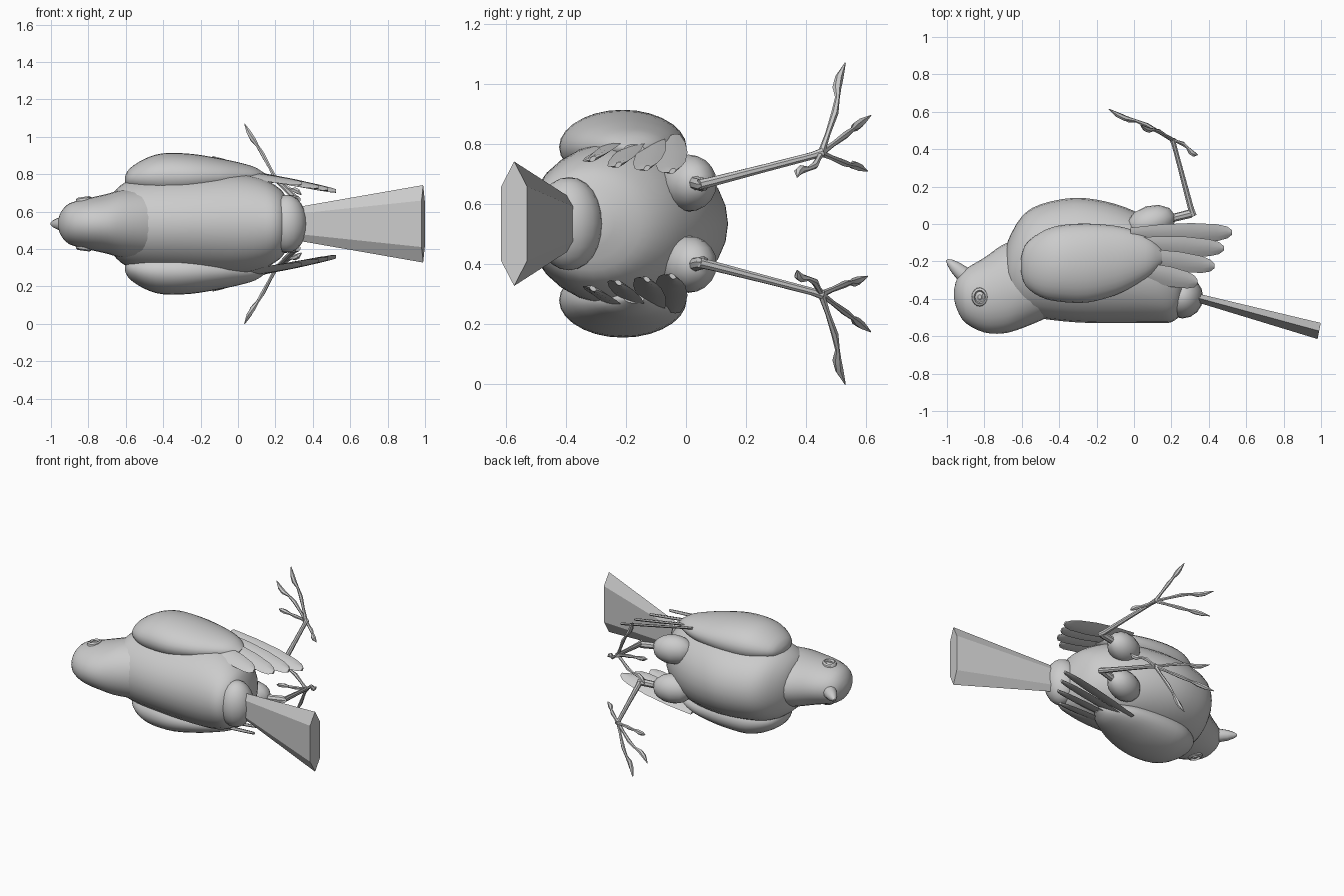
import bpy, bmesh, math
from mathutils import Vector, Matrix

if "Cube" in bpy.data.objects:
    bpy.data.objects.remove(bpy.data.objects["Cube"])

MID = 0.535  # height of the plane of symmetry
grey = bpy.data.materials.new("light grey")
grey.diffuse_color = (0.6, 0.6, 0.6, 1)
grey.use_nodes = True
grey.node_tree.nodes["Principled BSDF"].inputs["Base Color"].default_value = grey.diffuse_color


def finish(bm, name, smooth=True):
    bmesh.ops.recalc_face_normals(bm, faces=bm.faces[:])
    me = bpy.data.meshes.new(name)
    bm.to_mesh(me)
    bm.free()
    ob = bpy.data.objects.new(name, me)
    bpy.context.collection.objects.link(ob)
    me.materials.append(grey)
    if smooth:
        bpy.ops.object.select_all(action='DESELECT')
        ob.select_set(True)
        bpy.context.view_layer.objects.active = ob
        bpy.ops.object.shade_smooth_by_angle(angle=math.radians(40))
    return ob


def bridge(bm, rings):
    """Skin a list of closed vertex rings and cap both ends."""
    vs = [[bm.verts.new(p) for p in r] for r in rings]
    n = len(vs[0])
    for a, b in zip(vs, vs[1:]):
        for i in range(n):
            j = (i + 1) % n
            bm.faces.new((a[i], a[j], b[j], b[i]))
    bm.faces.new(vs[0])
    bm.faces.new(vs[-1])


def refine(rows, k):
    """Catmull-Rom interpolation of profile rows."""
    out = []
    for i in range(len(rows) - 1):
        p = [Vector(rows[max(0, min(len(rows) - 1, i + d))]) for d in (-1, 0, 1, 2)]
        for q in range(k):
            t = q / k
            out.append(0.5 * (2 * p[1] + (p[2] - p[0]) * t
                              + (2 * p[0] - 5 * p[1] + 4 * p[2] - p[3]) * t * t
                              + (3 * p[1] - p[0] - 3 * p[2] + p[3]) * t ** 3))
    return out + [Vector(rows[-1])]


def loft(name, rows, s=1, n=28, k=3):
    """Ellipse rings along x; each row is x, y_low, y_high, side offset, half width."""
    bm = bmesh.new()
    rings = []
    for x, lo, hi, off, rz in refine(rows, k):
        rings.append([(x, (lo + hi) / 2 + (hi - lo) / 2 * math.cos(a),
                       MID + s * (off + rz * math.sin(a)))
                      for a in (2 * math.pi * i / n for i in range(n))])
    bridge(bm, rings)
    return finish(bm, name)


def tube(name, pts, radii, s=1, n=8):
    """Round tube through points given as x, y, side offset."""
    P = [Vector((x, y, MID + s * o)) for x, y, o in pts]
    bm = bmesh.new()
    rings = []
    for i, p in enumerate(P):
        d = (P[min(i + 1, len(P) - 1)] - P[max(i - 1, 0)]).normalized()
        u = d.cross(Vector((0.3, 0.2, 0.9))).normalized()
        v = d.cross(u)
        rings.append([p + radii[i] * (u * math.cos(a) + v * math.sin(a))
                      for a in (2 * math.pi * j / n for j in range(n))])
    bridge(bm, rings)
    return finish(bm, name)


def ball(name, c, r, s=1, tilt=0, u=20, v=12):
    bm = bmesh.new()
    m = (Matrix.Translation((c[0], c[1], MID + s * c[2]))
         @ Matrix.Rotation(tilt, 4, 'Z') @ Matrix.Diagonal((*r, 1)))
    bmesh.ops.create_uvsphere(bm, u_segments=u, v_segments=v, radius=1, matrix=m)
    return finish(bm, name)


# Trunk
loft("body", [(-.69, -.34, -.16, 0, .08), (-.67, -.42, -.08, 0, .16),
              (-.6, -.48, .04, 0, .225), (-.5, -.505, .105, 0, .255),
              (-.32, -.525, .14, 0, .27), (-.15, -.53, .12, 0, .275),
              (0, -.53, .07, 0, .27), (.12, -.53, 0, 0, .245),
              (.2, -.525, -.07, 0, .205), (.25, -.48, -.15, 0, .155),
              (.285, -.38, -.27, 0, .05)])
loft("head", [(-.962, -.4, -.35, 0, .02), (-.945, -.46, -.29, 0, .065),
              (-.9, -.53, -.24, 0, .11), (-.8, -.58, -.18, 0, .137),
              (-.7, -.585, -.11, 0, .16), (-.62, -.565, -.09, 0, .182),
              (-.53, -.53, -.11, 0, .185), (-.475, -.505, -.17, 0, .175)])
ball("rump", (.26, -.39, 0), (.11, .115, .155), u=16)

# Beak, tapering to a point
tube("beak", [(-.87, -.31, 0), (-.92, -.262, 0), (-.955, -.232, 0), (-.985, -.205, 0),
              (-1.0, -.192, 0)], [.05, .042, .034, .02, .006], n=12)

# Tail: flattened hexagon flaring outward
bm = bmesh.new()
bridge(bm, [[(x + t * lean, y + t, MID + w) for w, t in
             ((-hw, 0), (-hw * .6, -ht), (hw * .6, -ht), (hw, 0), (hw * .6, ht), (-hw * .6, ht))]
            for x, y, hw, ht, lean in ((.32, -.39, .09, .022, .2), (.99, -.572, .207, .043, .2))])
finish(bm, "tail", smooth=False)

for s, side in ((1, "left"), (-1, "right")):
    # Eye: ring, lid and pupil
    bm = bmesh.new()
    rings = []
    for r, h in ((.055, .105), (.048, .137), (.036, .144), (.029, .13), (.022, .132), (.012, .142)):
        rings.append([(-.825 + r * math.cos(a) * .85, -.39 + r * math.sin(a),
                       MID + s * (h + .12 * r * math.cos(a)))
                      for a in (2 * math.pi * i / 16 for i in range(16))])
    bridge(bm, rings)
    finish(bm, side + "_eye")

    # Folded wing and its flight feathers
    loft(side + "_wing", [(-.605, -.25, -.19, .235, .015), (-.58, -.33, -.11, .24, .055),
                          (-.5, -.39, -.045, .25, .097), (-.4, -.415, -.008, .255, .122),
                          (-.25, -.42, .002, .255, .119), (-.1, -.38, -.01, .255, .095),
                          (0, -.33, -.035, .255, .074), (.09, -.27, -.08, .255, .048),
                          (.15, -.205, -.14, .25, .014)], s)
    for i, (ex, ey, sy) in enumerate(((.525, -.045, -.055), (.48, -.13, -.11),
                                      (.43, -.225, -.17), (.34, -.31, -.24))):
        bm = bmesh.new()
        rings = []
        sx, so = -.02, .285 - .004 * i
        eo = .175 + (.525 - ex) * .22
        for t, w in ((0, .035), (.3, .05), (.6, .054), (.85, .045), (.95, .032), (1, .012)):
            x, y = sx + (ex - sx) * t, sy + (ey - sy) * t
            o = so + (eo - so) * t
            # each vane is a thin, slightly twisted lens
            rings.append([(x, y + a * w, MID + s * (o + b * .009 + a * w * .35))
                          for a, b in ((-1, 0), (-.5, .8), (0, 1), (.5, .8),
                                       (1, 0), (.5, -.8), (0, -1), (-.5, -.8))])
        bridge(bm, rings)
        finish(bm, f"{side}_feather_{i + 1}")

    # Leg
    ball(side + "_thigh", (.09, .008, .135), (.135, .09, .095), s, .3, u=12, v=10)
    tube(side + "_shin", [(.16, .03, .135), (.22, .035, .135), (.3, .055, .13), (.322, .06, .13)],
         [.035, .022, .023, .014], s)
    tube(side + "_shank", [(.318, .045, .13), (.305, .08, .138), (.255, .27, .187),
                           (.215, .42, .226), (.205, .455, .236)],
         [.018, .017, .014, .013, .017], s)

    # Toes: root, knuckles, thick claw base and pointed tip
    for i, (tx, ty, to) in enumerate(((.035, .53, .535), (-.135, .615, .36),
                                      (-.11, .605, .175), (.34, .37, .155))):
        root, tip = Vector((.205, .45, .235)), Vector((tx, ty, to))
        bend = Vector((0, .012, .008 if i < 2 else -.008))
        pts = [root.lerp(tip, t) + bend * b for t, b in
               ((0, 0), (.2, .5), (.42, 1), (.6, .5), (.74, -.6), (.86, -.7), (1, 0))]
        tube(f"{side}_toe_{i + 1}", pts, [.012, .009, .012, .008, .015, .014, .002], s, 6)
